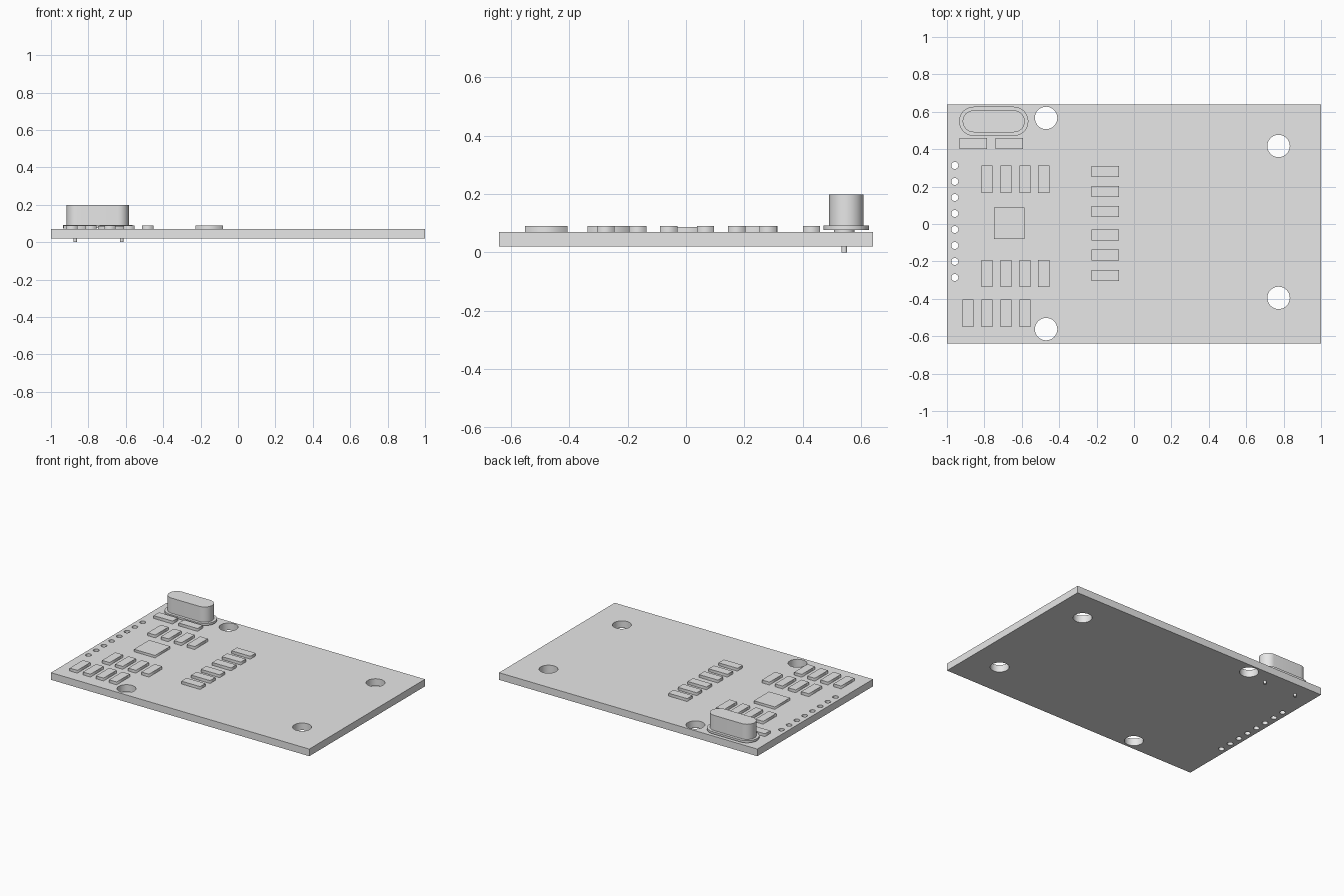
import bpy, bmesh, math

if "Cube" in bpy.data.objects:
    bpy.data.objects.remove(bpy.data.objects["Cube"], do_unlink=True)

grey = bpy.data.materials.new("plain_grey")
grey.use_nodes = True
grey.diffuse_color = (0.8, 0.8, 0.8, 1)
grey.node_tree.nodes["Principled BSDF"].inputs["Base Color"].default_value = grey.diffuse_color


def rect(cx, cy, w, d):
    return [(cx + sx * w / 2, cy + sy * d / 2) for sx, sy in ((-1, -1), (1, -1), (1, 1), (-1, 1))]


def stadium(cx, cy, w, d, n=32):
    """Rounded slot outline; a circle when w equals d."""
    r, h = d / 2, (w - d) / 2
    pts = []
    for side in (0, 1):
        for i in range(n // 2 + (1 if h > 0 else 0)):
            a = -math.pi / 2 + math.pi * side + 2 * math.pi * i / n
            pts.append((cx + (h if side == 0 else -h) + r * math.cos(a), cy + r * math.sin(a)))
    return pts


def slab(name, outlines, z0, z1, smooth=False):
    """Extrude a flat outline; any further outlines become through holes."""
    curve = bpy.data.curves.new(name, 'CURVE')
    curve.dimensions = '2D'
    curve.fill_mode = 'BOTH'
    curve.extrude = (z1 - z0) / 2
    for pts in outlines:
        spline = curve.splines.new('POLY')
        spline.points.add(len(pts) - 1)
        for p, (x, y) in zip(spline.points, pts):
            p.co = (x, y, 0, 1)
        spline.use_cyclic_u = True
    obj = bpy.data.objects.new(name, curve)
    obj.location.z = (z0 + z1) / 2
    bpy.context.collection.objects.link(obj)
    bpy.ops.object.select_all(action='DESELECT')
    obj.select_set(True)
    bpy.context.view_layer.objects.active = obj
    bpy.ops.object.convert(target='MESH')
    obj = bpy.context.object
    bm = bmesh.new()
    bm.from_mesh(obj.data)
    bmesh.ops.remove_doubles(bm, verts=bm.verts, dist=0.0002)
    bmesh.ops.recalc_face_normals(bm, faces=bm.faces)
    bm.to_mesh(obj.data)
    bm.free()
    obj.data.materials.clear()
    obj.data.materials.append(grey)
    if smooth:
        bpy.ops.object.shade_smooth_by_angle(angle=math.radians(30))
    return obj


BOTTOM, TOP, CHIP_TOP = 0.02, 0.07, 0.09

# Circuit board with mounting holes and a row of header holes
outlines = [rect(0, 0, 2, 1.28)]
for x, y in ((-0.47, 0.567), (-0.47, -0.562), (0.773, 0.417), (0.773, -0.395)):
    outlines.append(stadium(x, y, 0.12, 0.12))
for i in range(8):
    outlines.append(stadium(-0.958, 0.313 - i * 0.0856, 0.038, 0.038, 20))
slab("circuit_board", outlines, BOTTOM, TOP, True)

# Main chip
slab("main_chip", [rect(-0.668, 0.004, 0.163, 0.168)], TOP, 0.087)

# Upright rows of small components
LONG, SHORT = 0.146, 0.059
for row, x0, y in (("upper", -0.787, 0.24), ("lower", -0.787, -0.265), ("front", -0.888, -0.478)):
    for i in range(4):
        slab(f"{row}_component_{i + 1}", [rect(x0 + i * 0.1015, y, SHORT, LONG)], TOP, CHIP_TOP)

# Middle column of sideways components
for i, y in enumerate((0.281, 0.174, 0.067, -0.059, -0.165, -0.275)):
    slab(f"middle_component_{i + 1}", [rect(-0.153, y, LONG, SHORT)], TOP, CHIP_TOP)

# Pair of components beside the crystal
for i, x in enumerate((-0.86, -0.667)):
    slab(f"crystal_component_{i + 1}", [rect(x, 0.43, LONG, SHORT)], TOP, CHIP_TOP)

# Crystal can with flange, spacers and pins
CX, CY = -0.75, 0.549
slab("crystal_flange", [stadium(CX, CY, 0.37, 0.156, 48)], 0.077, 0.092, True)
slab("crystal_can", [stadium(CX, CY, 0.332, 0.117, 48)], 0.092, 0.198, True)
for side, x in (("right", -0.87), ("left", -0.622)):
    slab(f"crystal_spacer_{side}", [stadium(x, 0.542, 0.07, 0.07)], TOP, 0.077, True)
    slab(f"crystal_pin_{side}", [stadium(x, 0.542, 0.02, 0.02, 16)], 0, 0.077, True)
